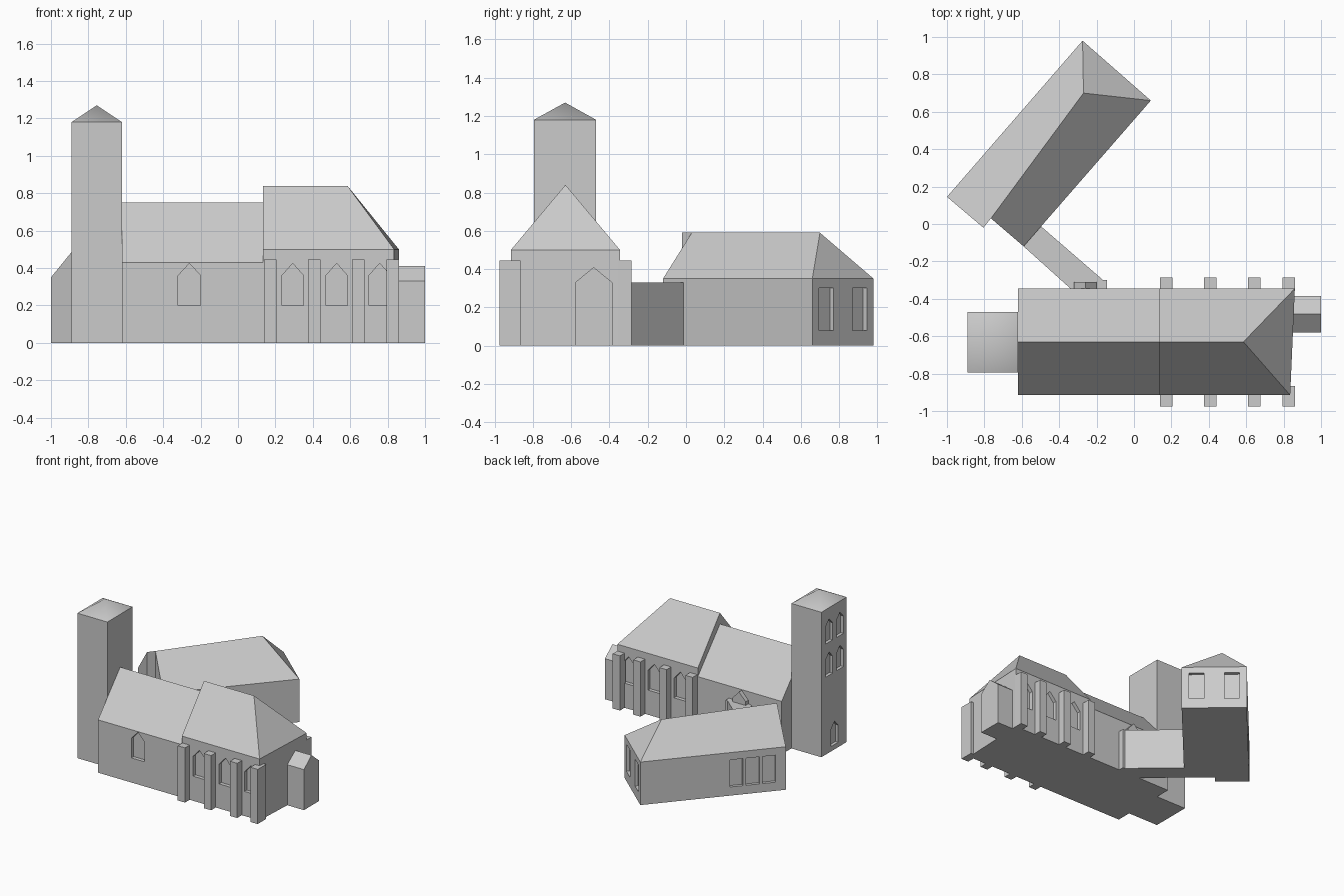
import bpy, bmesh
from mathutils import Vector

if "Cube" in bpy.data.objects:
    bpy.data.objects.remove(bpy.data.objects["Cube"])

stone = bpy.data.materials.new("light grey stone")
stone.diffuse_color = (0.6, 0.6, 0.6, 1)
stone.use_nodes = True
stone.node_tree.nodes["Principled BSDF"].inputs["Base Color"].default_value = stone.diffuse_color


def mesh(name, verts, faces, smooth=False):
    me = bpy.data.meshes.new(name)
    me.from_pydata([tuple(v) for v in verts], [], faces)
    bm = bmesh.new()
    bm.from_mesh(me)
    bmesh.ops.recalc_face_normals(bm, faces=bm.faces)
    for f in bm.faces:
        f.smooth = smooth
    bm.to_mesh(me)
    bm.free()
    me.materials.append(stone)
    ob = bpy.data.objects.new(name, me)
    bpy.context.collection.objects.link(ob)
    return ob


def extrude(name, outline, shift):
    """Solid made by moving a flat 3D outline along a vector."""
    n = len(outline)
    pts = [Vector(p) for p in outline]
    verts = pts + [p + Vector(shift) for p in pts]
    sides = [(i, (i + 1) % n, n + (i + 1) % n, n + i) for i in range(n)]
    return mesh(name, verts, [tuple(range(n)), tuple(range(n, 2 * n))] + sides)


def block(name, x0, x1, y0, y1, z1):
    return extrude(name, [(x0, y0, 0), (x1, y0, 0), (x1, y1, 0), (x0, y1, 0)], (0, 0, z1))


def gabled(name, x0, x1, y0, y1, eave, ridge):
    ym = (y0 + y1) / 2
    return extrude(name, [(x0, y0, 0), (x0, y1, 0), (x0, y1, eave), (x0, ym, ridge),
                          (x0, y0, eave)], (x1 - x0, 0, 0))


def window(name, a, b, z0, z1, depth, peak=None, out=0.05):
    """Window prism between wall points a and b, reaching inwards by depth (left of a->b)."""
    a, b = Vector((*a, 0)), Vector((*b, 0))
    u = (b - a).normalized()
    inward = Vector((-u.y, u.x, 0))
    up = Vector((0, 0, 1))
    pts = [a + up * z0, b + up * z0, b + up * z1]
    if peak:
        pts.append((a + b) / 2 + up * peak)
    pts.append(a + up * z1)
    return extrude(name, [p - inward * out for p in pts], inward * (depth + out))


def carve(ob, cutters):
    for c in cutters:
        m = ob.modifiers.new("window recess", 'BOOLEAN')
        m.operation, m.solver, m.object = 'DIFFERENCE', 'EXACT', c
        bpy.context.view_layer.objects.active = ob
        bpy.ops.object.modifier_apply(modifier=m.name)
        bpy.data.objects.remove(c)


# Church body
Y0, Y1, YM = -0.915, -0.345, -0.63
nave = gabled("nave", -0.62, 0.135, Y0, Y1, 0.43, 0.75)
carve(nave, [window("cutter", (-0.32, Y0), (-0.2, Y0), 0.2, 0.36, 0.03, 0.425)])

# Chancel with hipped, slightly skewed east end
plan = [(0.135, Y0), (0.835, Y0), (0.86, Y1), (0.135, Y1)]
chancel = mesh("chancel",
               [(x, y, 0) for x, y in plan] + [(x, y, 0.5) for x, y in plan]
               + [(0.135, YM, 0.84), (0.585, YM, 0.84)],
               [(0, 1, 2, 3), (0, 1, 5, 4), (1, 2, 6, 5), (2, 3, 7, 6), (3, 0, 4, 8, 7),
                (4, 5, 9, 8), (6, 7, 8, 9), (5, 6, 9)])
cuts = []
for x in (0.235, 0.47, 0.70):
    cuts.append(window("cutter", (x, Y0), (x + 0.115, Y0), 0.2, 0.36, 0.03, 0.425))
    cuts.append(window("cutter", (x + 0.115, Y1), (x, Y1), 0.2, 0.36, 0.03, 0.425))
carve(chancel, cuts)

# Buttresses on both long walls
for x in (0.14, 0.375, 0.61, 0.795):
    inner = -0.865 if x > 0.7 else -0.905
    block("front_buttress", x, x + 0.065, -0.975, inner, 0.445)
    block("back_buttress", x, x + 0.065, -0.355, -0.285, 0.445)

# Small east vestry and projecting back window
gabled("vestry", 0.83, 1.0, -0.58, -0.385, 0.33, 0.41)
window("back_window", (-0.2, Y1), (-0.32, Y1), 0.2, 0.36, 0.01, 0.425, 0.035)

# Tower with west windows
tower = block("tower", -0.89, -0.62, -0.795, -0.47, 1.18)
spots = [(-0.57, 0.9), (-0.71, 0.9), (-0.57, 0.63), (-0.71, 0.63), (-0.64, 0.04)]
carve(tower, [window("cutter", (-0.89, y + 0.045), (-0.89, y - 0.045), z, z + 0.14, 0.025, z + 0.19)
              for y, z in spots])
mesh("tower_roof", [(-0.89, -0.795, 1.18), (-0.62, -0.795, 1.18), (-0.62, -0.47, 1.18),
                    (-0.89, -0.47, 1.18), (-0.755, -0.632, 1.27)],
     [(0, 1, 4), (1, 2, 4), (2, 3, 4), (3, 0, 4)], smooth=True)

# Angled hall: stepped south gable, hipped north end
plan = [(-1.0, 0.145), (-0.805, -0.02), (-0.765, 0.03), (-0.59, -0.12), (0.09, 0.66), (-0.275, 0.98)]
tops = [0.35, 0.59, 0.59, 0.35, 0.35, 0.35]
hall = mesh("hall",
            [(x, y, 0) for x, y in plan] + [(x, y, z) for (x, y), z in zip(plan, tops)]
            + [(-0.27, 0.70, 0.59)],
            [tuple(range(6))] + [(i, (i + 1) % 6, 6 + (i + 1) % 6, 6 + i) for i in range(6)]
            + [(6, 7, 8, 12, 11), (8, 9, 10, 12), (10, 11, 12)])


def along(p, q, t):
    return tuple(Vector(p).lerp(Vector(q), t))


cuts = [window("cutter", along(plan[4], plan[5], s), along(plan[4], plan[5], e), 0.08, 0.3, 0.025)
        for s, e in ((0.11, 0.345), (0.655, 0.89))]
cuts += [window("cutter", along(plan[0], plan[5], e), along(plan[0], plan[5], s), 0.07, 0.29, 0.025)
         for s, e in ((0.07, 0.16), (0.18, 0.275), (0.295, 0.385))]
carve(hall, cuts)

# Flat-roofed passage joining hall and nave
extrude("passage", [(x, y, 0) for x, y in
                    ((-0.59, -0.12), (-0.34, -0.345), (-0.145, -0.345), (-0.145, -0.30),
                     (-0.165, -0.30), (-0.50, -0.01))], (0, 0, 0.33))
